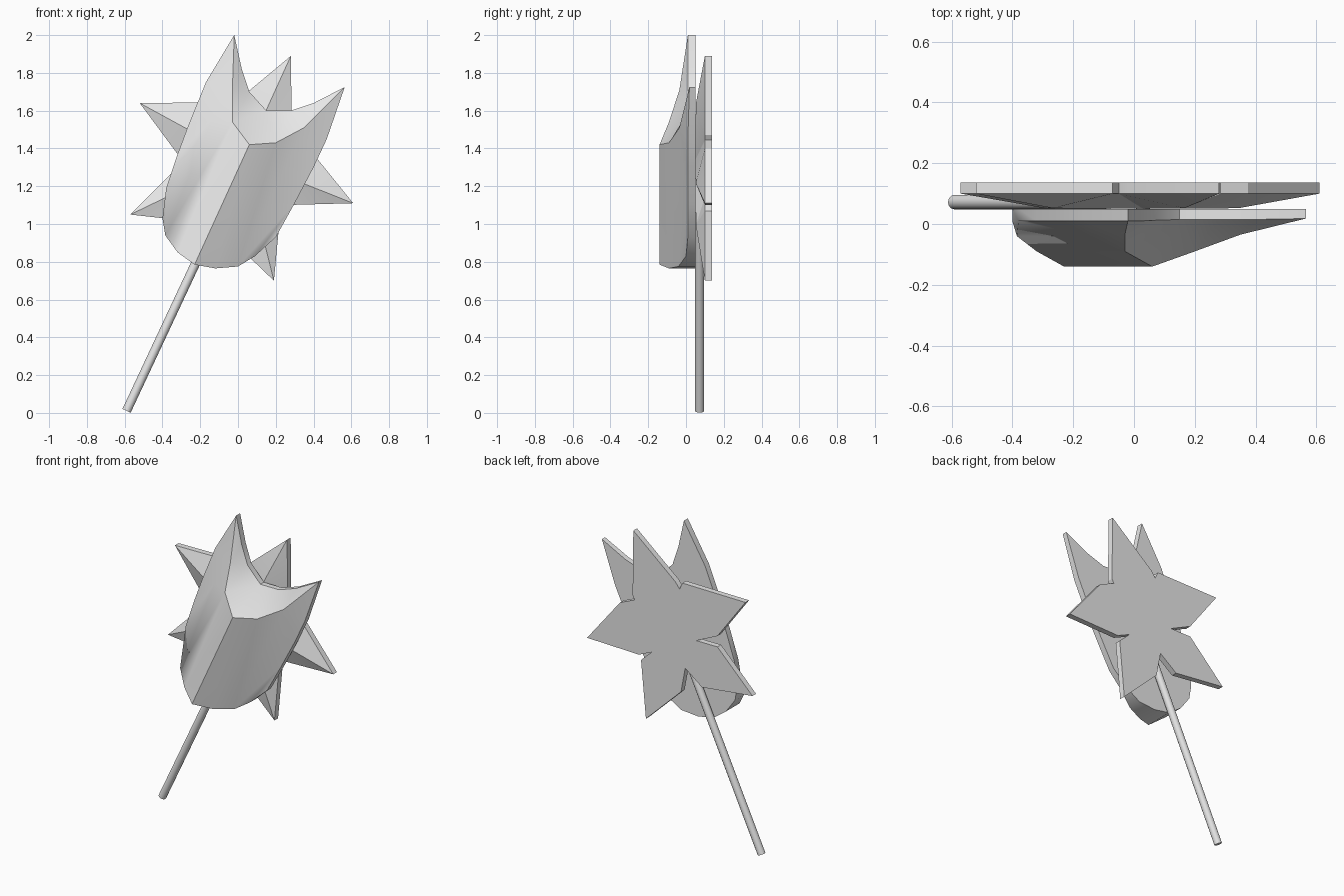
import bpy, bmesh, math
from mathutils import Vector
from mathutils.geometry import delaunay_2d_cdt

if "Cube" in bpy.data.objects:
    bpy.data.objects.remove(bpy.data.objects["Cube"])

mat = bpy.data.materials.new("light_grey")
mat.diffuse_color = (0.8, 0.8, 0.8, 1)
mat.use_nodes = True
mat.node_tree.nodes["Principled BSDF"].inputs["Base Color"].default_value = mat.diffuse_color


def finish(name, bm, angle):
    bmesh.ops.recalc_face_normals(bm, faces=bm.faces[:])
    mesh = bpy.data.meshes.new(name)
    bm.to_mesh(mesh)
    bm.free()
    ob = bpy.data.objects.new(name, mesh)
    bpy.context.collection.objects.link(ob)
    mesh.materials.append(mat)
    bpy.ops.object.select_all(action='DESELECT')
    ob.select_set(True)
    bpy.context.view_layer.objects.active = ob
    bpy.ops.object.shade_smooth_by_angle(angle=math.radians(angle))
    return ob


# Flower cup: outline as (x, z, front depth), flat back, domed front
rim = [(-.02, 2, .01), (-.17, 1.75, .01), (-.26, 1.53, .01), (-.32, 1.37, .01),
       (-.38, 1.19, .01), (-.40, 1.03, .01), (-.385, .94, -.04), (-.32, .85, -.09),
       (-.23, .785, -.14), (-.12, .765, -.09), (0, .775, -.04), (.09, .83, 0),
       (.20, .93, .01), (.30, 1.11, .01), (.40, 1.30, .01), (.47, 1.45, .01),
       (.565, 1.725, .018), (.40, 1.64, .015), (.28, 1.60, .015), (.15, 1.60, .015),
       (.06, 1.70, .012), (.02, 1.82, .01)]
# Crest points inside the outline
inner = [(.06, 1.42, -.14), (-.03, 1.54, -.09), (-.03, 1.71, -.035),
         (-.14, 1.55, -.04), (.20, 1.43, -.09), (.35, 1.51, -.035)]
n = len(rim)
c0, c1, c2, left, right, tip = range(n, n + 6)
edges = [(i, (i + 1) % n) for i in range(n)]
edges += [(8, c0), (c0, c1), (c1, c2), (c2, 0), (7, c1), (6, left),
          (9, right), (10, tip), (c0, right), (right, tip), (tip, 16)]
pts = rim + inner
v2, _, tris, orig, _, _ = delaunay_2d_cdt(
    [Vector(p[:2]) for p in pts], edges, [], 1, 1e-5)
bm = bmesh.new()
front = [bm.verts.new((v.x, pts[orig[i][0]][2], v.y)) for i, v in enumerate(v2)]
where = {orig[i][0]: front[i] for i in range(len(v2))}
for t in tris:
    bm.faces.new([front[i] for i in t])
back = [bm.verts.new((x, .05, z)) for x, z, _ in rim]
bm.faces.new(back)
for i in range(n):
    j = (i + 1) % n
    bm.faces.new((where[i], where[j], back[j], back[i]))
finish("flower_cup", bm, 35)

# Leaf star: notch as (side before, inner point, side after), then the petal tip
center = (.03, 1.34)
notches = [((-.07, 1.645), (-.05, 1.60), (-.02, 1.64)),
           ((.285, 1.47), (.27, 1.445), (.375, 1.40)),
           ((.24, 1.10), (.15, 1.14), (.225, 1.07)),
           ((-.06, .94), (-.09, 1.10), (-.21, 1.01)),
           ((-.32, 1.30), (-.17, 1.30), (-.32, 1.37))]
tips = [(.28, 1.89), (.61, 1.11), (.19, .70), (-.57, 1.05), (-.52, 1.64)]
bm = bmesh.new()
hub = bm.verts.new((center[0], .05, center[1]))


def pair(p):
    return [bm.verts.new((p[0], y, p[1])) for y in (.10, .137)]


cuts = [[pair(p) for p in notch] for notch in notches]
loop = []
for i, (tx, tz) in enumerate(tips):
    nxt = cuts[(i + 1) % 5]
    tip_pair = pair((tx, tz))
    path = [cuts[i][1], cuts[i][2], tip_pair, nxt[0], nxt[1]]
    k = .54
    ridge = bm.verts.new((center[0] + k * (tx - center[0]), .052,
                          center[1] + k * (tz - center[1])))
    fan = [hub] + [p[0] for p in path] + [hub]
    for a, b in zip(fan, fan[1:]):
        bm.faces.new((a, b, ridge))
    for a, b in zip(path, path[1:]):
        bm.faces.new((a[0], b[0], b[1], a[1]))
    loop += [p[1] for p in path[:-1]]
bm.faces.new(loop)
finish("leaf_star", bm, 15)

# Stem
a, b = Vector((-.59, .072, .011)), Vector((-.085, .072, 1.09))
bpy.ops.mesh.primitive_cylinder_add(vertices=12, radius=.024, depth=(b - a).length,
                                    location=(a + b) / 2)
stem = bpy.context.object
stem.name = "stem"
stem.rotation_euler = (b - a).to_track_quat('Z', 'Y').to_euler()
stem.data.materials.append(mat)
bpy.ops.object.shade_smooth_by_angle(angle=math.radians(40))
